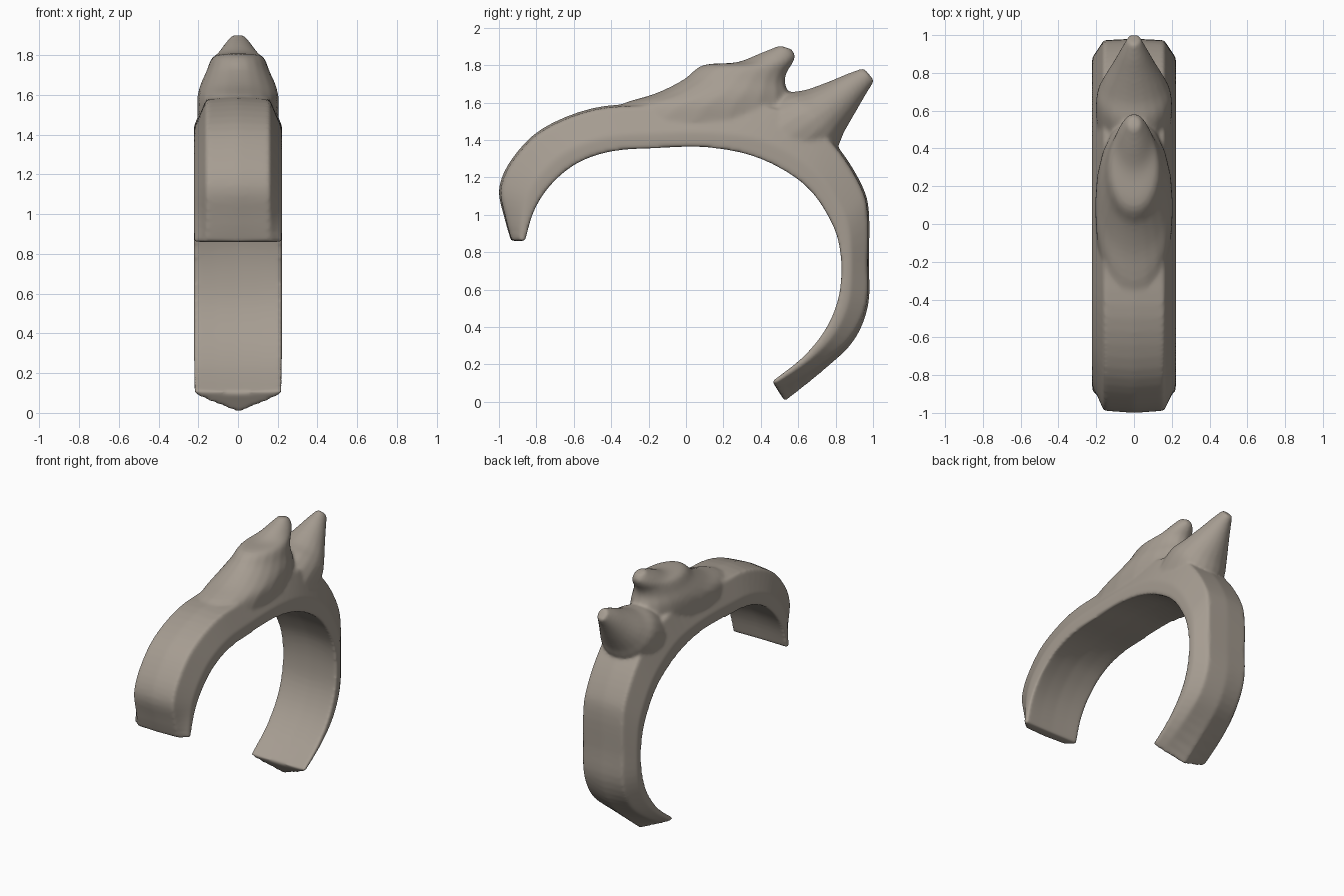
import bpy, bmesh, math
from mathutils import Vector

if "Cube" in bpy.data.objects:
    bpy.data.objects.remove(bpy.data.objects["Cube"], do_unlink=True)

stone = bpy.data.materials.new("warm grey")
stone.use_nodes = True
colour = (0.38, 0.335, 0.285, 1)
stone.diffuse_color = colour
stone.node_tree.nodes["Principled BSDF"].inputs["Base Color"].default_value = colour


def smooth_stations(stations, steps=4):
    """Catmull-Rom interpolation of station tuples."""
    vecs = [Vector(s) for s in stations]
    out = []
    for i in range(len(vecs) - 1):
        p0, p1, p2 = vecs[max(i - 1, 0)], vecs[i], vecs[i + 1]
        p3 = vecs[min(i + 2, len(vecs) - 1)]
        for k in range(steps):
            t = k / steps
            out.append(p1 + (p2 - p0) * (t / 2)
                       + (2 * p0 - 5 * p1 + 4 * p2 - p3) * (t * t / 2)
                       + (3 * p1 - p0 - 3 * p2 + p3) * (t ** 3 / 2))
    return out + [vecs[-1]]


def loft(bm, stations, section):
    """Station: inner y, z, outer y, z, then a section parameter."""
    rings = []
    for ay, az, by, bz, p in smooth_stations(stations):
        rings.append([bm.verts.new((x, ay + (by - ay) * w, az + (bz - az) * w))
                      for x, w in section(p)])
    for r, s in zip(rings, rings[1:]):
        for i in range(len(r)):
            j = (i + 1) % len(r)
            bm.faces.new((r[i], r[j], s[j], s[i]))
    bm.faces.new(rings[0])
    bm.faces.new(rings[-1])


def band_section(shoulder):
    # broad chamfered outside, slightly hollow inside
    half = [(0.11, 0.04), (0.222, 0), (0.222, shoulder * 0.35), (0.16, shoulder)]
    return ([(0, 0.06)] + half + [(0, 1)] + [(-x, w) for x, w in reversed(half)])


def spine_section(width):
    n = 20
    return [(width * math.sin(a), 0.5 - 0.5 * math.cos(a))
            for a in (math.tau * i / n for i in range(n))]


band = [
    (-.86, .86, -.935, .86, .95), (-.82, 1.0, -.97, .98, .95),
    (-.76, 1.11, -1.0, 1.14, .95), (-.67, 1.21, -.93, 1.3, .95),
    (-.55, 1.29, -.77, 1.46, .95), (-.38, 1.34, -.5, 1.57, .95),
    (-.15, 1.355, -.2, 1.595, .95), (.1, 1.36, .15, 1.6, .95),
    (.35, 1.315, .48, 1.58, .95), (.55, 1.22, .7, 1.47, .95),
    (.68, 1.11, .83, 1.34, .95), (.77, .97, .94, 1.16, .95),
    (.815, .85, .978, 1.02, .95), (.83, .7, .978, .75, .95),
    (.81, .54, .975, .52, .93), (.74, .38, .9, .33, .85),
    (.62, .235, .75, .18, .7), (.46, .11, .53, 0, .4),
]
front_spine = [
    (-.5, 1.5, .6, 1.5, .205), (-.35, 1.59, .57, 1.58, .205),
    (-.16, 1.65, .55, 1.65, .19), (-.01, 1.725, .53, 1.71, .16),
    (.09, 1.8, .54, 1.76, .135), (.27, 1.815, .57, 1.81, .1),
    (.4, 1.865, .585, 1.85, .065), (.5, 1.905, .565, 1.885, .035),
]
back_spine = [
    (.36, 1.56, .72, 1.25, .2), (.52, 1.645, .81, 1.36, .2),
    (.64, 1.668, .845, 1.44, .17), (.77, 1.715, .905, 1.545, .115),
    (.87, 1.757, .963, 1.645, .07), (.95, 1.785, 1.008, 1.715, .035),
]

# Closed volumes of the band and its two spines
bm = bmesh.new()
loft(bm, band, band_section)
loft(bm, front_spine, spine_section)
loft(bm, back_spine, spine_section)
bmesh.ops.recalc_face_normals(bm, faces=bm.faces)
mesh = bpy.data.meshes.new("spined_arch_band")
bm.to_mesh(mesh)
bm.free()
mesh.materials.append(stone)
arch = bpy.data.objects.new("spined_arch_band", mesh)
bpy.context.collection.objects.link(arch)

# Fuse the parts and soften their joins
fuse = arch.modifiers.new("fuse", 'REMESH')
fuse.mode = 'VOXEL'
fuse.voxel_size = 0.012
fuse.use_smooth_shade = True
soften = arch.modifiers.new("soften", 'SMOOTH')
soften.factor = 0.5
soften.iterations = 8
